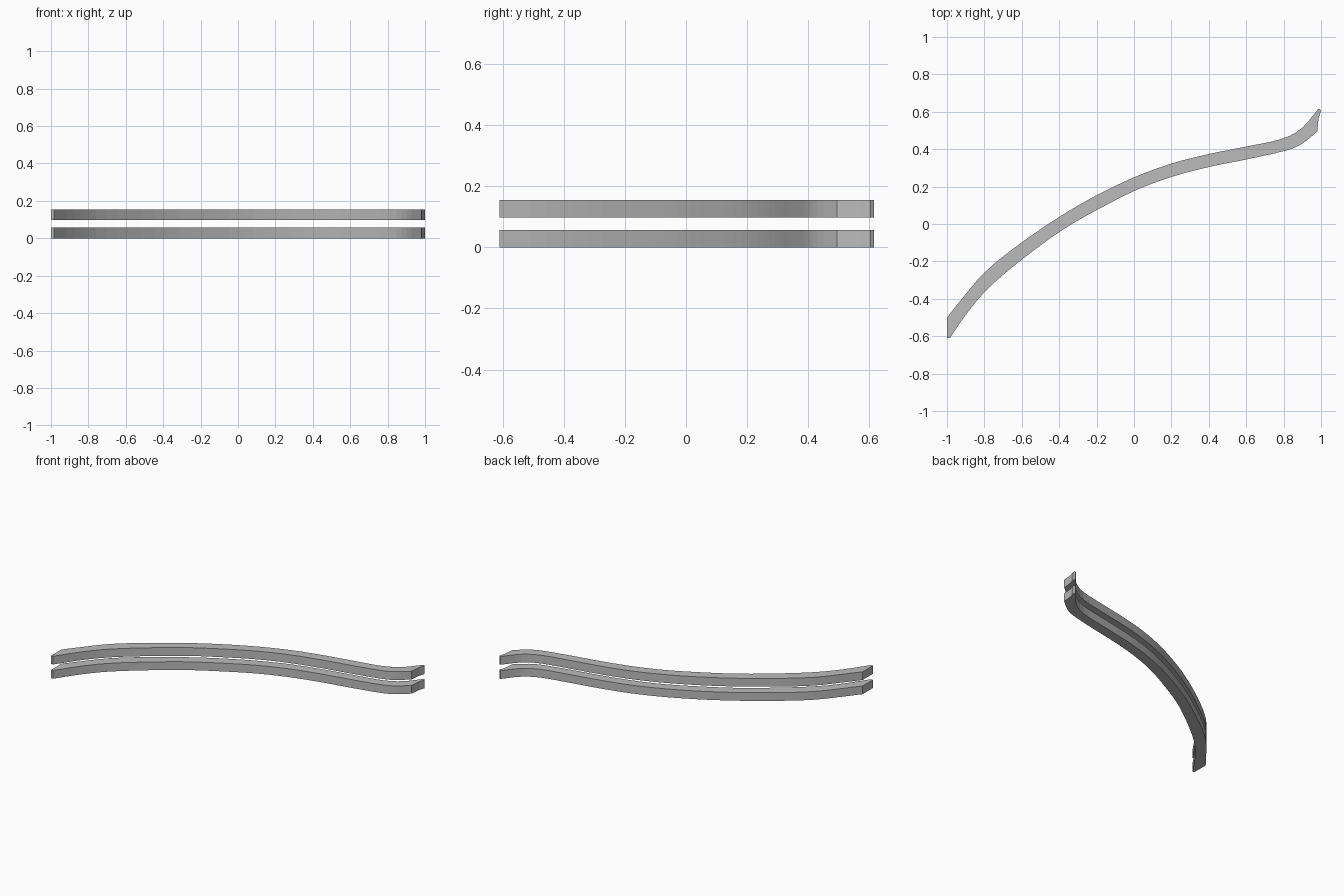
import bpy
import bmesh
from mathutils import Vector

cube = bpy.data.objects.get("Cube")
if cube:
    bpy.data.objects.remove(cube, do_unlink=True)

grey = bpy.data.materials.new("plain grey")
grey.use_nodes = True
colour = (0.5, 0.5, 0.5, 1)
grey.diffuse_color = colour
grey.node_tree.nodes["Principled BSDF"].inputs["Base Color"].default_value = colour

# Plan edges of the winding rail, from its right end to its left end
BACK = [(-1, -.5), (-.92, -.4), (-.8, -.26), (-.63, -.12), (-.42, .025), (-.22, .143), (-.01, .245),
        (.19, .32), (.39, .372), (.59, .412), (.79, .455), (.9, .515), (.985, .615)]
FRONT = [(-.985, -.61), (-.88, -.46), (-.76, -.325), (-.58, -.175), (-.38, -.03), (-.18, .085), (.02, .185),
         (.21, .255), (.41, .307), (.61, .347), (.81, .392), (.9, .43), (.98, .495)]
STEPS = 3


def smooth_path(points):
    """Catmull-Rom curve through the points."""
    p = [Vector(q) for q in points]
    p = [2 * p[0] - p[1]] + p + [2 * p[-1] - p[-2]]
    path = []
    for a, b, c, d in zip(p, p[1:], p[2:], p[3:]):
        for i in range(STEPS):
            t = i / STEPS
            path.append(b + (c - a) * t / 2 + (a - 2.5 * b + 2 * c - d / 2) * t * t
                        + (1.5 * (b - c) + (d - a) / 2) * t ** 3)
    return path + [p[-2]]


def make_rail(name, bottom, height):
    bm = bmesh.new()
    back, front = smooth_path(BACK), smooth_path(FRONT)
    # Extra corners give the slightly bevelled ends
    front.insert(0, Vector((-1, -.61)))
    back.insert(0, back[0].copy())
    back.append(Vector((.993, .615)))
    front.append(Vector((.985, .55)))
    back.append(Vector((1, .605)))
    front.append(Vector((.988, .57)))
    low_back, low_front = ([bm.verts.new((p.x, p.y, bottom)) for p in e] for e in (back, front))
    floor = [bm.faces.new((low_back[i], low_back[i + 1], low_front[i + 1], low_front[i]))
             for i in range(len(back) - 1)]
    # Raise the plan strip into a solid bar
    raised = bmesh.ops.extrude_face_region(bm, geom=floor, use_keep_orig=True)["geom"]
    for v in raised:
        if isinstance(v, bmesh.types.BMVert):
            v.co.z += height
    bmesh.ops.remove_doubles(bm, verts=bm.verts, dist=.0001)
    bmesh.ops.recalc_face_normals(bm, faces=bm.faces)
    mesh = bpy.data.meshes.new(name)
    bm.to_mesh(mesh)
    bm.free()
    mesh.materials.append(grey)
    bpy.context.collection.objects.link(bpy.data.objects.new(name, mesh))


make_rail("lower_rail", 0, .057)
make_rail("upper_rail", .098, .057)
